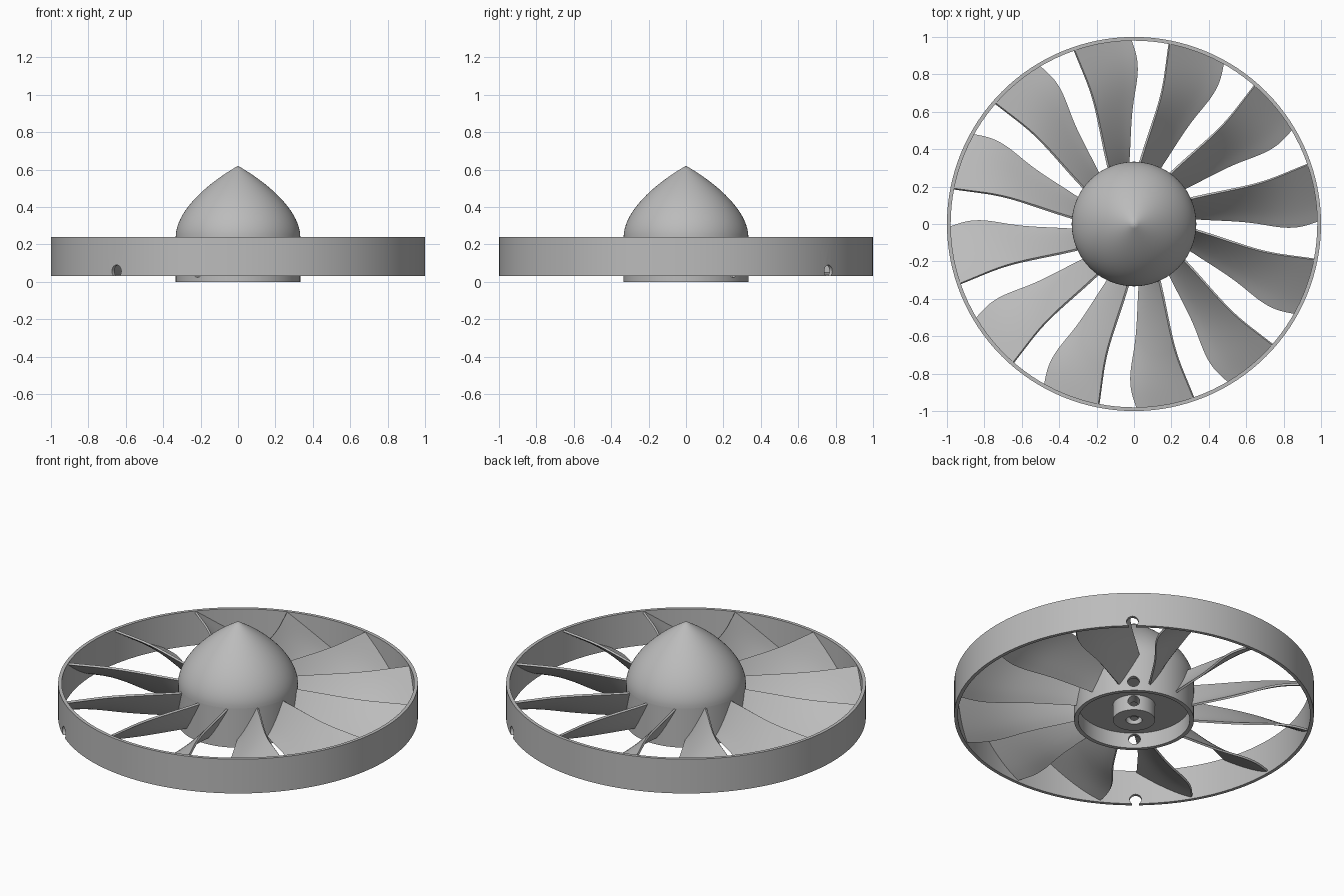
import bpy, bmesh, math
from mathutils import Matrix, Vector

if "Cube" in bpy.data.objects:
    bpy.data.objects.remove(bpy.data.objects["Cube"], do_unlink=True)

grey = bpy.data.materials.new("plain grey")
grey.use_nodes = True
colour = (0.5, 0.5, 0.5, 1)
grey.diffuse_color = colour
grey.node_tree.nodes["Principled BSDF"].inputs["Base Color"].default_value = colour


def make_object(name, bm):
    mesh = bpy.data.meshes.new(name)
    bm.to_mesh(mesh)
    bm.free()
    mesh.materials.append(grey)
    obj = bpy.data.objects.new(name, mesh)
    bpy.context.collection.objects.link(obj)
    return obj


def lathe(name, profile, closed=False, steps=128):
    """Spin a (radius, height) profile around the z axis."""
    bm = bmesh.new()
    verts = [bm.verts.new((r, 0, z)) for r, z in profile]
    pairs = list(zip(verts, verts[1:]))
    if closed:
        pairs.append((verts[-1], verts[0]))
    edges = [bm.edges.new(p) for p in pairs]
    bmesh.ops.spin(bm, geom=verts + edges, cent=(0, 0, 0), axis=(0, 0, 1),
                   angle=math.tau, steps=steps, use_duplicate=False)
    bmesh.ops.remove_doubles(bm, verts=bm.verts, dist=1e-5)
    bmesh.ops.recalc_face_normals(bm, faces=bm.faces)
    return make_object(name, bm)


def finish(obj, angle=35):
    """Apply the modifiers and smooth everything but the sharp edges."""
    bpy.ops.object.select_all(action='DESELECT')
    obj.select_set(True)
    bpy.context.view_layer.objects.active = obj
    for mod in list(obj.modifiers):
        bpy.ops.object.modifier_apply(modifier=mod.name)
    bpy.ops.object.shade_smooth_by_angle(angle=math.radians(angle))


# Outer ring
ring = lathe("outer_ring", [(0.98, 0.03), (1, 0.03), (1, 0.24), (0.98, 0.24)], True)

# Hollow hub with a bored central boss
hub = lathe("hub", [(0, 0.12), (0.045, 0.12), (0.045, 0), (0.117, 0), (0.117, 0.095),
                    (0.31, 0.095), (0.31, 0), (0.333, 0), (0.333, 0.24), (0, 0.24)])

# Pointed nose cone, smoothed along its control curve
tip, mid, belly, base = (Vector(p) for p in ((0, 0.62), (0.2, 0.505), (0.333, 0.36), (0.333, 0.24)))
curve = []
for i in range(25):
    u = i / 24
    w = 1 - u
    curve.append(tip * w**3 + mid * 3 * w * w * u + belly * 3 * w * u * u + base * u**3)
nose = lathe("nose_cone", [tuple(p) for p in curve] + [(0, 0.24)])

# Pin hole drilled straight through ring, hub and boss
bm = bmesh.new()
bmesh.ops.create_cone(bm, cap_ends=True, segments=32, radius1=0.033, radius2=0.033, depth=2.4,
                      matrix=Matrix.Translation((0, 0, 0.057))
                      @ Matrix.Rotation(math.radians(49.5), 4, 'Z')
                      @ Matrix.Rotation(math.pi / 2, 4, 'Y'))
cutter = make_object("pin_hole_cutter", bm)
cutter.hide_render = True
for obj in (ring, hub):
    mod = obj.modifiers.new("pin_hole", 'BOOLEAN')
    mod.operation = 'DIFFERENCE'
    mod.solver = 'EXACT'
    mod.object = cutter
for obj in (ring, hub, nose):
    finish(obj)
bpy.data.objects.remove(cutter, do_unlink=True)

# One twisted blade: radius, low edge angle, high edge angle
sections = [(0.315, 5.5, 25), (0.42, 3.2, 22), (0.54, 2, 19.6), (0.66, 0.6, 18.2),
            (0.77, -1.2, 18), (0.88, -1.4, 18.6), (0.988, 1, 19)]
columns = 6
bm = bmesh.new()
rows = []
for r, low, high in sections:
    row = []
    for i in range(columns):
        s = i / (columns - 1)
        a = math.radians(low + (high - low) * s)
        z = 0.045 + 0.188 * s**1.15
        row.append(bm.verts.new((r * math.cos(a), r * math.sin(a), z)))
    rows.append(row)
for inner, outer in zip(rows, rows[1:]):
    for i in range(columns - 1):
        bm.faces.new((inner[i], outer[i], outer[i + 1], inner[i + 1]))
blade = make_object("blade", bm)
sub = blade.modifiers.new("smooth", 'SUBSURF')
sub.levels = sub.render_levels = 2
sub.boundary_smooth = 'PRESERVE_CORNERS'
solid = blade.modifiers.new("thickness", 'SOLIDIFY')
solid.thickness = 0.012
solid.offset = 0
finish(blade)

# Repeat the blade around the hub
for k in range(1, 12):
    copy = bpy.data.objects.new(f"blade_{k + 1}", blade.data)
    copy.rotation_euler.z = k * math.tau / 12
    bpy.context.collection.objects.link(copy)
